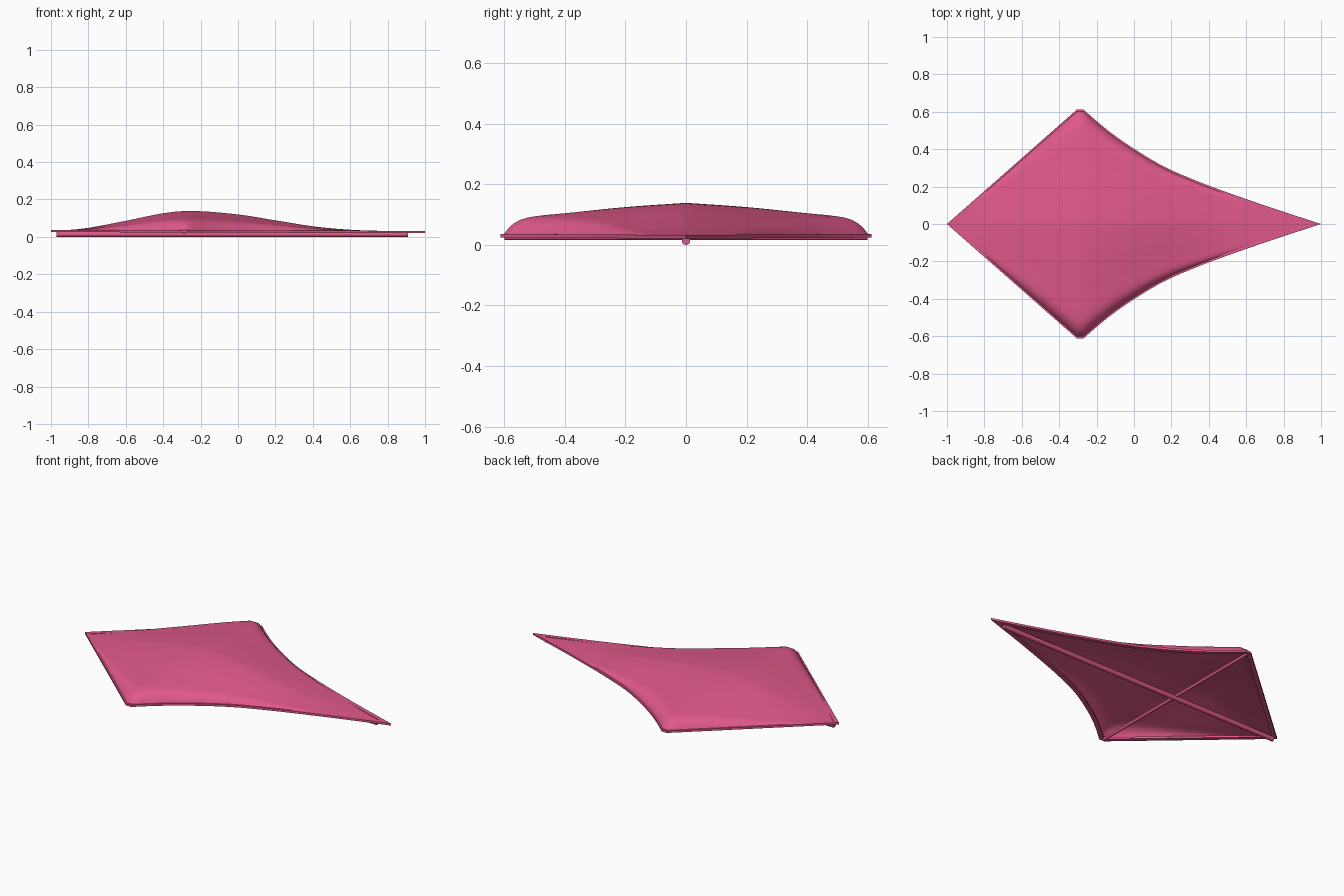
import bpy, math
from mathutils import Vector

if "Cube" in bpy.data.objects:
    bpy.data.objects.remove(bpy.data.objects["Cube"])

pink = bpy.data.materials.new("pink_cloth")
pink.diffuse_color = (0.75, 0.1, 0.26, 1)
pink.use_nodes = True
pink.node_tree.nodes["Principled BSDF"].inputs["Base Color"].default_value = pink.diffuse_color

WIDTH = [(-0.27, 0.612), (-0.2, 0.55), (-0.1, 0.47), (0, 0.402), (0.1, 0.34), (0.2, 0.287),
         (0.3, 0.245), (0.4, 0.205), (0.6, 0.133), (0.8, 0.065), (1, 0)]
HEIGHT = [(-1, 0), (-0.9, 0.004), (-0.8, 0.015), (-0.6, 0.053), (-0.4, 0.094), (-0.25, 0.107),
          (0, 0.089), (0.2, 0.058), (0.4, 0.027), (0.6, 0.009), (0.8, 0.003), (1, 0)]
ARCH = [(0, 1), (0.33, 0.87), (0.66, 0.68), (0.82, 0.59), (0.9, 0.49), (0.96, 0.28), (1, 0)]


def curve(pts, x):
    """Smooth interpolation through profile points."""
    x = min(max(x, pts[0][0]), pts[-1][0])
    i = max(k for k in range(len(pts) - 1) if pts[k][0] <= x)

    def slope(k):
        a, b = pts[max(k - 1, 0)], pts[min(k + 1, len(pts) - 1)]
        return (b[1] - a[1]) / (b[0] - a[0])
    (x0, y0), (x1, y1) = pts[i], pts[i + 1]
    d = x1 - x0
    t = (x - x0) / d
    return (y0 * (2*t**3 - 3*t*t + 1) + y1 * (3*t*t - 2*t**3)
            + d * slope(i) * (t**3 - 2*t*t + t) + d * slope(i + 1) * (t**3 - t*t))


def width(x):
    if x < -0.305:
        return 0.612 * (x + 1) / 0.695
    return 0.612 if x < -0.27 else curve(WIDTH, x)


def edge_z(x):
    return 0.029 - 0.003 * x


def make(name, verts, faces, angle=40):
    me = bpy.data.meshes.new(name)
    me.from_pydata(verts, [], faces)
    me.materials.append(pink)
    ob = bpy.data.objects.new(name, me)
    bpy.context.collection.objects.link(ob)
    finish(ob, angle)
    return ob


def finish(ob, angle=40):
    bpy.ops.object.select_all(action='DESELECT')
    ob.select_set(True)
    bpy.context.view_layer.objects.active = ob
    bpy.ops.object.shade_smooth_by_angle(angle=math.radians(angle))


# billowing sail: columns along the length, arched across the width
xs = [-0.985 + 0.68 * i / 24 for i in range(25)] + [-0.27 + 1.23 * i / 40 for i in range(41)]
N = 36
verts = []
for x in xs:
    for j in range(N + 1):
        t = math.sin(math.pi / 2 * (2 * j / N - 1))
        verts.append((x, t * max(width(x) - 0.008, 0.002),
                      edge_z(x) + 0.002 + curve(HEIGHT, x) * curve(ARCH, abs(t))))
faces = []
for i in range(len(xs) - 1):
    for j in range(N):
        a = i * (N + 1) + j
        faces.append((a, a + N + 1, a + N + 2, a + 1))
sail = make("sail", verts, faces, 60)
sol = sail.modifiers.new("thickness", 'SOLIDIFY')
sol.thickness = 0.003
sol.offset = -1

# hem: flat band following the whole outline with mitred corners
side = [(-0.305, 0.612)] + [(-0.27 + 1.07 * i / 16, width(-0.27 + 1.07 * i / 16)) for i in range(17)]
loop = [Vector(p) for p in [(-1, 0)] + side + [(1, 0)] + [(x, -y) for x, y in reversed(side)]]
n = len(loop)
hv = []
for i, p in enumerate(loop):
    d1 = (p - loop[i - 1]).normalized()
    d2 = (loop[(i + 1) % n] - p).normalized()
    n1, n2 = Vector((d1.y, -d1.x)), Vector((d2.y, -d2.x))
    m = (n1 + n2).normalized()
    q = p + m * 0.024 / m.dot(n1)
    for c, dz in ((p, -0.006), (p, 0.006), (q, 0.006), (q, -0.006)):
        hv.append((c.x, c.y, edge_z(c.x) + dz))
hf = []
for i in range(n):
    k = (i + 1) % n
    for s in range(4):
        e = (s + 1) % 4
        hf.append((4*i + s, 4*i + e, 4*k + e, 4*k + s))
make("hem", hv, hf, 30)


# spars: round rods under the sail
def rod(name, a, b, r):
    a, b = Vector(a), Vector(b)
    bpy.ops.mesh.primitive_cylinder_add(vertices=16, radius=r, depth=(b - a).length, location=(a + b) / 2)
    ob = bpy.context.object
    ob.name = name
    ob.rotation_euler = (b - a).to_track_quat('Z', 'Y').to_euler()
    ob.data.materials.append(pink)
    finish(ob)


rod("spine", (-0.97, 0, 0.014), (0.91, 0, 0.014), 0.014)
rod("cross_spar", (-0.29, -0.6, 0.025), (-0.29, 0.6, 0.025), 0.009)
